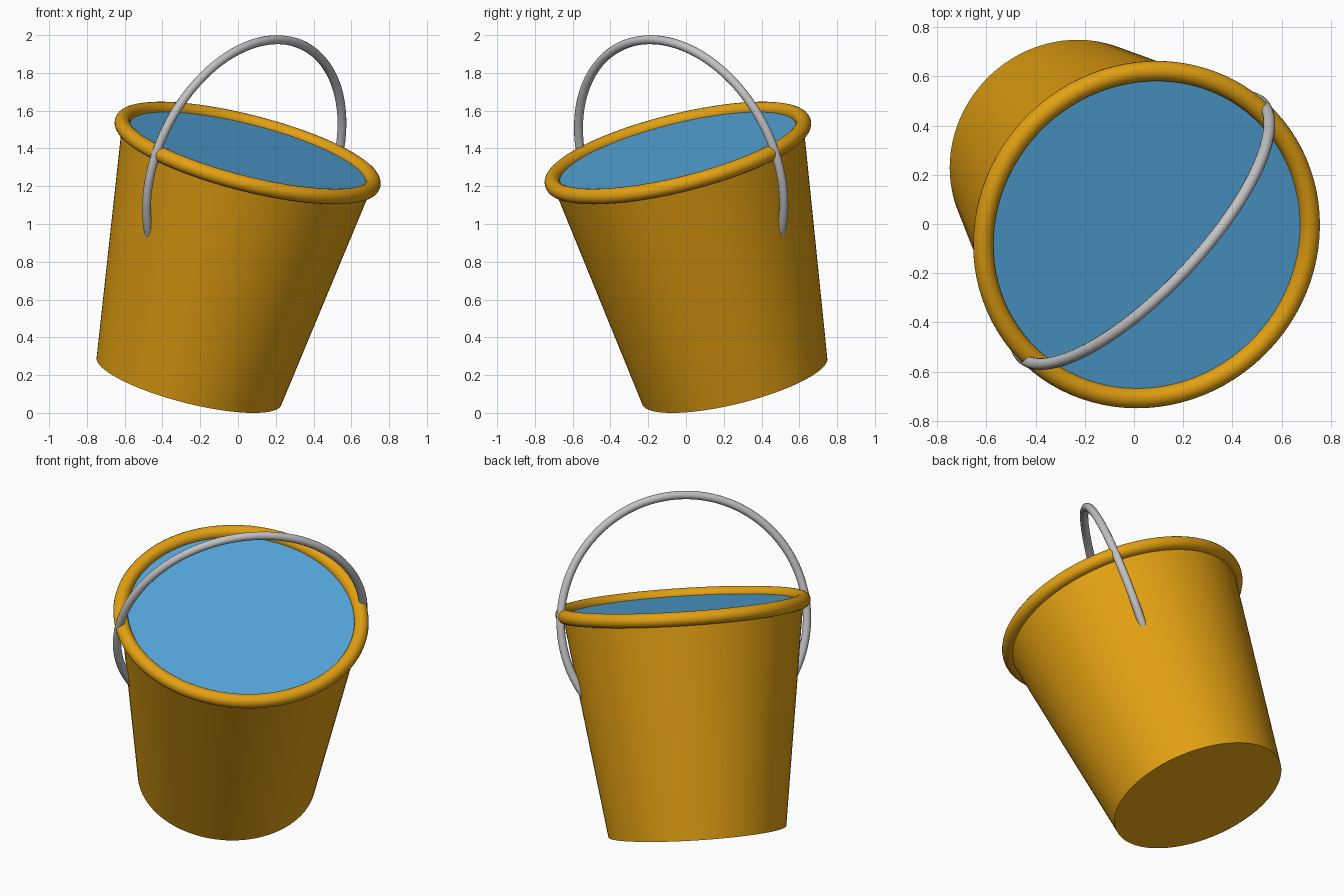
import bpy
import bmesh
from math import radians, sin, cos, pi
from mathutils import Matrix

cube = bpy.data.objects.get("Cube")
if cube:
    bpy.data.objects.remove(cube, do_unlink=True)

SEGMENTS = 96
RIM_RADIUS, RIM_TUBE = 0.684, 0.041
BASE_RADIUS, DEPTH = 0.505, 1.281
HANDLE_RADIUS, HANDLE_TUBE, HANDLE_HEIGHT = 0.711, 0.024, -0.074

# The bucket leans; its local origin is the middle of the rim
LEAN = (Matrix.Translation((0.051, -0.043, 1.376))
        @ Matrix.Rotation(radians(14), 4, 'X')
        @ Matrix.Rotation(radians(14), 4, 'Y'))


def material(name, color):
    mat = bpy.data.materials.new(name)
    mat.use_nodes = True
    mat.diffuse_color = (*color, 1)
    bsdf = next(n for n in mat.node_tree.nodes if n.type == 'BSDF_PRINCIPLED')
    bsdf.inputs["Base Color"].default_value = (*color, 1)
    return mat


def finish(obj, name, mat, matrix):
    obj.name = name
    obj.data.materials.append(mat)
    obj.matrix_world = matrix
    bpy.ops.object.select_all(action='DESELECT')
    obj.select_set(True)
    bpy.context.view_layer.objects.active = obj
    if obj.type == 'CURVE':
        bpy.ops.object.convert(target='MESH')
    bpy.ops.object.shade_smooth_by_angle(angle=radians(35))


yellow = material("golden yellow", (0.77, 0.355, 0.006))
blue = material("water blue", (0.09, 0.39, 0.72))
grey = material("handle grey", (0.54, 0.54, 0.54))

# Tapered body with a flat base, open at the rim
mesh = bpy.data.meshes.new("bucket_body")
bm = bmesh.new()
bmesh.ops.create_cone(bm, cap_ends=True, segments=SEGMENTS, radius1=BASE_RADIUS,
                      radius2=RIM_RADIUS, depth=DEPTH)
top = [f for f in bm.faces if f.normal.z > 0.9]
bmesh.ops.delete(bm, geom=top, context='FACES_ONLY')
bm.to_mesh(mesh)
bm.free()
body = bpy.data.objects.new("bucket_body", mesh)
bpy.context.collection.objects.link(body)
finish(body, "bucket_body", yellow, LEAN @ Matrix.Translation((0, 0, -DEPTH / 2)))

# Rolled rim
bpy.ops.mesh.primitive_torus_add(major_radius=RIM_RADIUS, minor_radius=RIM_TUBE,
                                 major_segments=SEGMENTS, minor_segments=20)
finish(bpy.context.object, "bucket_rim", yellow, LEAN)

# Water surface filling the rim
bpy.ops.mesh.primitive_circle_add(vertices=SEGMENTS, radius=RIM_RADIUS - 0.02, fill_type='NGON')
finish(bpy.context.object, "water_surface", blue, LEAN)

# Round wire handle whose ends sink into the wall
curve = bpy.data.curves.new("handle", 'CURVE')
curve.dimensions = '3D'
curve.bevel_depth = HANDLE_TUBE
curve.bevel_resolution = 4
curve.use_fill_caps = True
steps, dip = 80, radians(42)
spline = curve.splines.new('POLY')
spline.points.add(steps)
for i, point in enumerate(spline.points):
    a = -dip + (pi + 2 * dip) * i / steps
    point.co = (HANDLE_RADIUS * cos(a), 0, HANDLE_RADIUS * sin(a) + HANDLE_HEIGHT, 1)
handle = bpy.data.objects.new("handle", curve)
bpy.context.collection.objects.link(handle)
finish(handle, "handle", grey, LEAN @ Matrix.Rotation(radians(45), 4, 'Z'))
